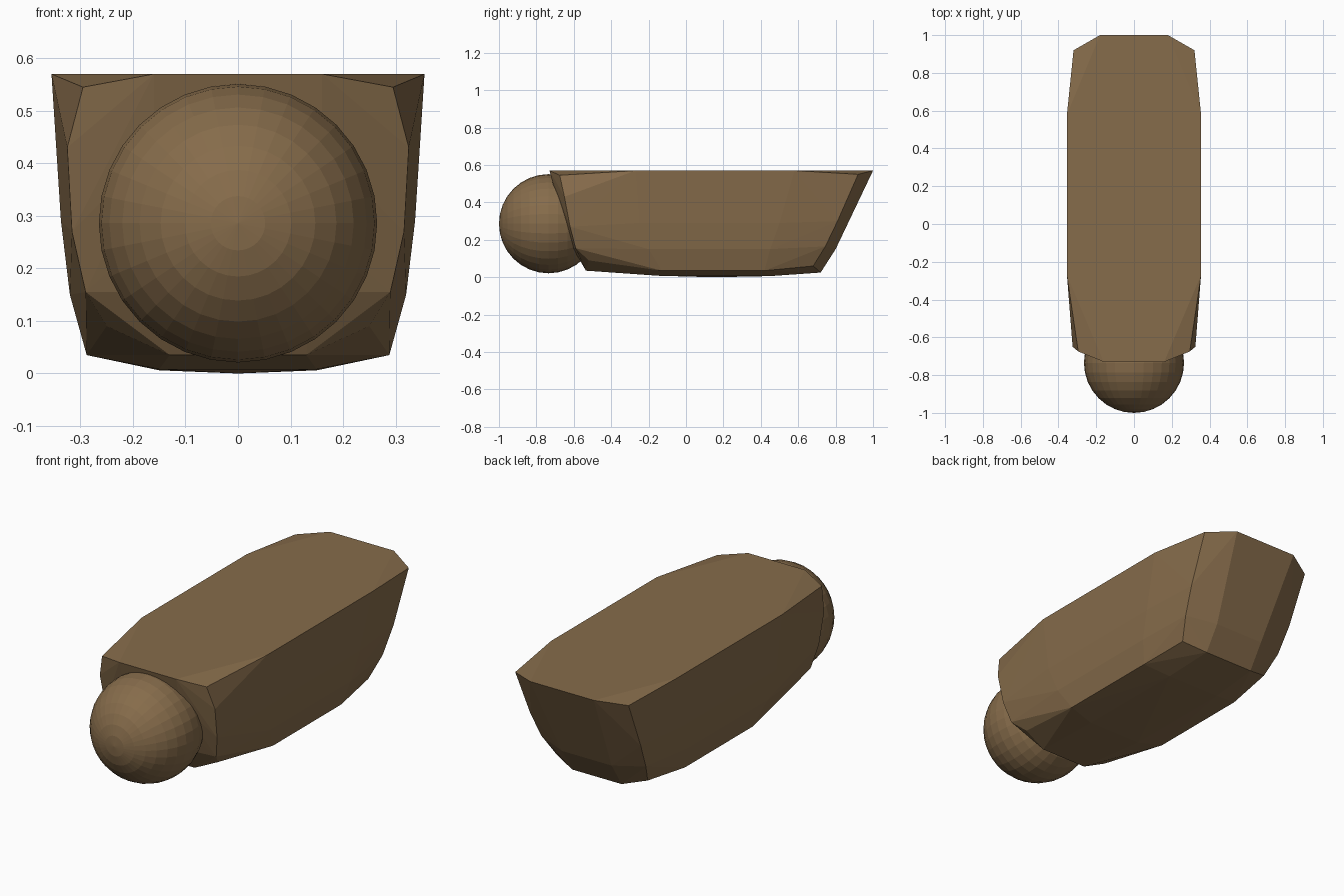
import bpy, bmesh, math
from mathutils import Matrix

mat = bpy.data.materials.new("brown")
mat.diffuse_color = (0.24, 0.15, 0.07, 1)


def finish(bm, name):
    me = bpy.data.meshes.new(name)
    bm.to_mesh(me)
    bm.free()
    ob = bpy.data.objects.new(name, me)
    bpy.context.collection.objects.link(ob)
    me.materials.append(mat)
    return ob


# body: faceted bulging tub, right half of its corner points, mirrored in x
half_points = [
    # rim
    (0.16, -0.73, 0.57), (0.295, -0.675, 0.545), (0.355, -0.27, 0.57),
    (0.355, 0.58, 0.57), (0.32, 0.92, 0.55), (0.18, 1.0, 0.57),
    # upper wall
    (0.16, -0.693, 0.43), (0.325, -0.65, 0.43),
    # middle wall
    (0.14, -0.65, 0.29), (0.316, -0.62, 0.27), (0.337, -0.25, 0.29),
    (0.337, 0.5, 0.29), (0.312, 0.81, 0.30), (0.14, 0.86, 0.29),
    # lower wall
    (0.14, -0.605, 0.155), (0.29, -0.59, 0.155), (0.32, -0.2, 0.15),
    (0.32, 0.45, 0.15), (0.295, 0.745, 0.165), (0.14, 0.80, 0.15),
    # bottom edge
    (0.13, -0.535, 0.035), (0.25, -0.52, 0.09), (0.288, -0.13, 0.035),
    (0.288, 0.42, 0.035), (0.26, 0.68, 0.06), (0.14, 0.72, 0.025),
    # underside
    (0.15, -0.15, 0.008), (0.15, 0.45, 0.006), (0.0, 0.15, 0.0),
]
bm = bmesh.new()
for x, y, z in half_points:
    for s in ((1, -1) if x else (1,)):
        bm.verts.new((s * x, y, z))
res = bmesh.ops.convex_hull(bm, input=bm.verts)
loose = [v for v in bm.verts if not v.link_faces]
bmesh.ops.delete(bm, geom=loose, context='VERTS')
bmesh.ops.recalc_face_normals(bm, faces=bm.faces)
finish(bm, "body")

# ball on the front end, poles facing front and back
bm = bmesh.new()
bmesh.ops.create_uvsphere(
    bm, u_segments=32, v_segments=16, radius=0.265,
    matrix=Matrix.Translation((0, -0.735, 0.286)) @ Matrix.Rotation(math.pi / 2, 4, 'X'))
finish(bm, "front_ball")
